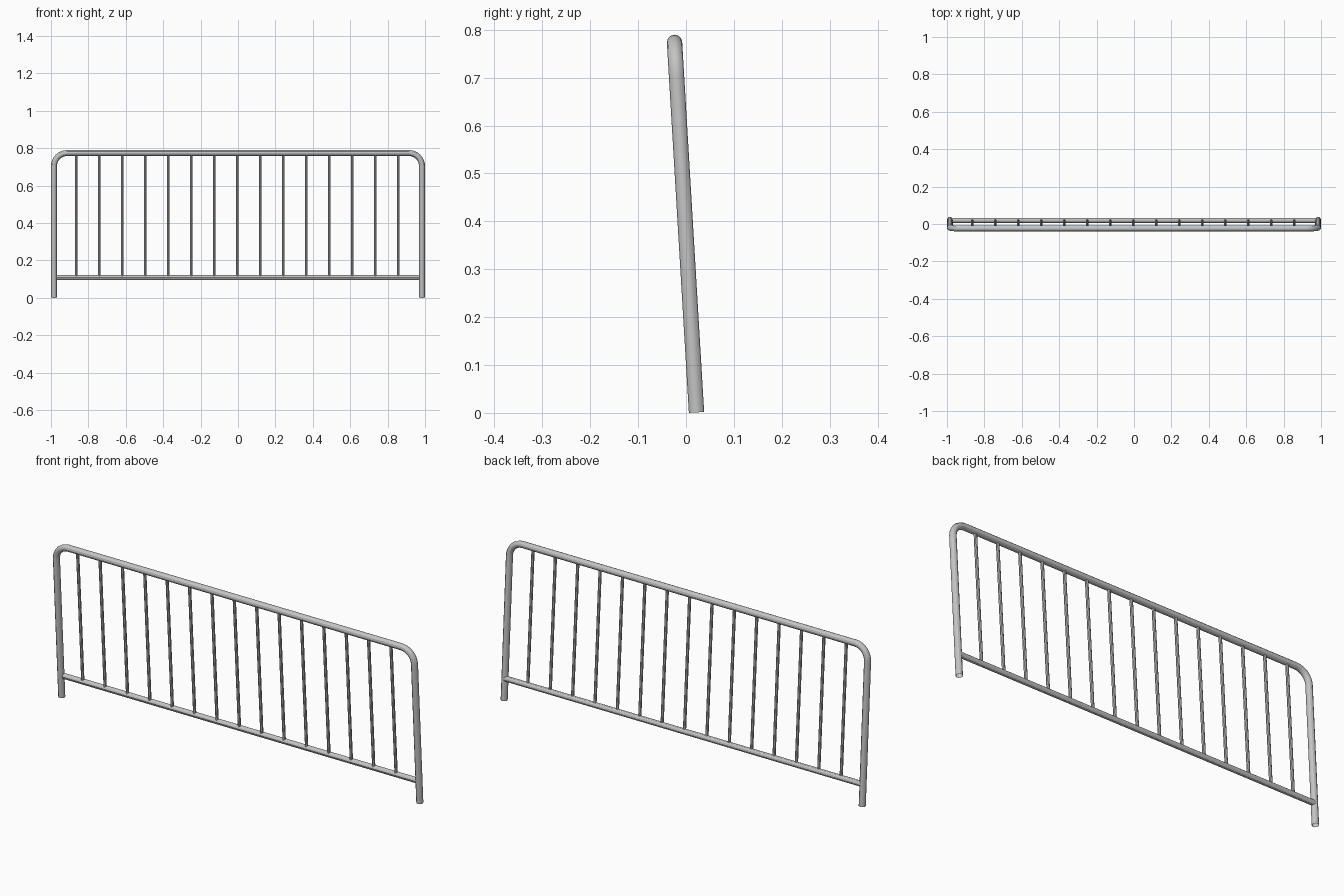
import bpy
from math import sin, cos, pi

cube = bpy.data.objects.get("Cube")
if cube:
    bpy.data.objects.remove(cube, do_unlink=True)

steel = bpy.data.materials.new("galvanised_grey")
steel.use_nodes = True
GREY = (0.55, 0.55, 0.55, 1)
steel.diffuse_color = GREY
steel.node_tree.nodes["Principled BSDF"].inputs["Base Color"].default_value = GREY


def lean(x, z, back=0.0):
    """Place a point on the slightly tilted plane of the barrier."""
    return (x, 0.022 - 0.0594 * z + back, z)


def tube(name, points, radius, resolution=4):
    """Open round tube following a list of points, turned into a mesh."""
    curve = bpy.data.curves.new(name, "CURVE")
    curve.dimensions = "3D"
    curve.bevel_depth = radius
    curve.bevel_resolution = resolution
    spline = curve.splines.new("POLY")
    spline.points.add(len(points) - 1)
    for p, co in zip(spline.points, points):
        p.co = (*co, 1)
    spline.use_smooth = True
    curve.materials.append(steel)
    obj = bpy.data.objects.new(name, curve)
    bpy.context.collection.objects.link(obj)
    bpy.ops.object.select_all(action="DESELECT")
    obj.select_set(True)
    bpy.context.view_layer.objects.active = obj
    bpy.ops.object.convert(target="MESH")
    bpy.ops.object.shade_smooth_by_angle()


# Outer frame: two legs and the top rail, bent from one tube
SIDE, TOP, BEND, STEPS = 0.984, 0.774, 0.07, 8
half = [(SIDE, 0.001)]
for i in range(STEPS + 1):
    a = pi / 2 * i / STEPS
    half.append((SIDE - BEND + BEND * cos(a), TOP - BEND + BEND * sin(a)))
path = half + [(-x, z) for x, z in reversed(half)]
tube("outer_frame", [lean(x, z) for x, z in path], 0.016)

# Bottom rail between the legs
RAIL = 0.108
tube("bottom_rail", [lean(x, RAIL, 0.004) for x in (-SIDE, SIDE)], 0.0135)

# Upright bars
for i in range(15):
    x = -0.004 + (i - 7) * 0.123
    tube(f"upright_bar_{i + 1}", [lean(x, RAIL, 0.002), lean(x, TOP)], 0.0075, 2)
